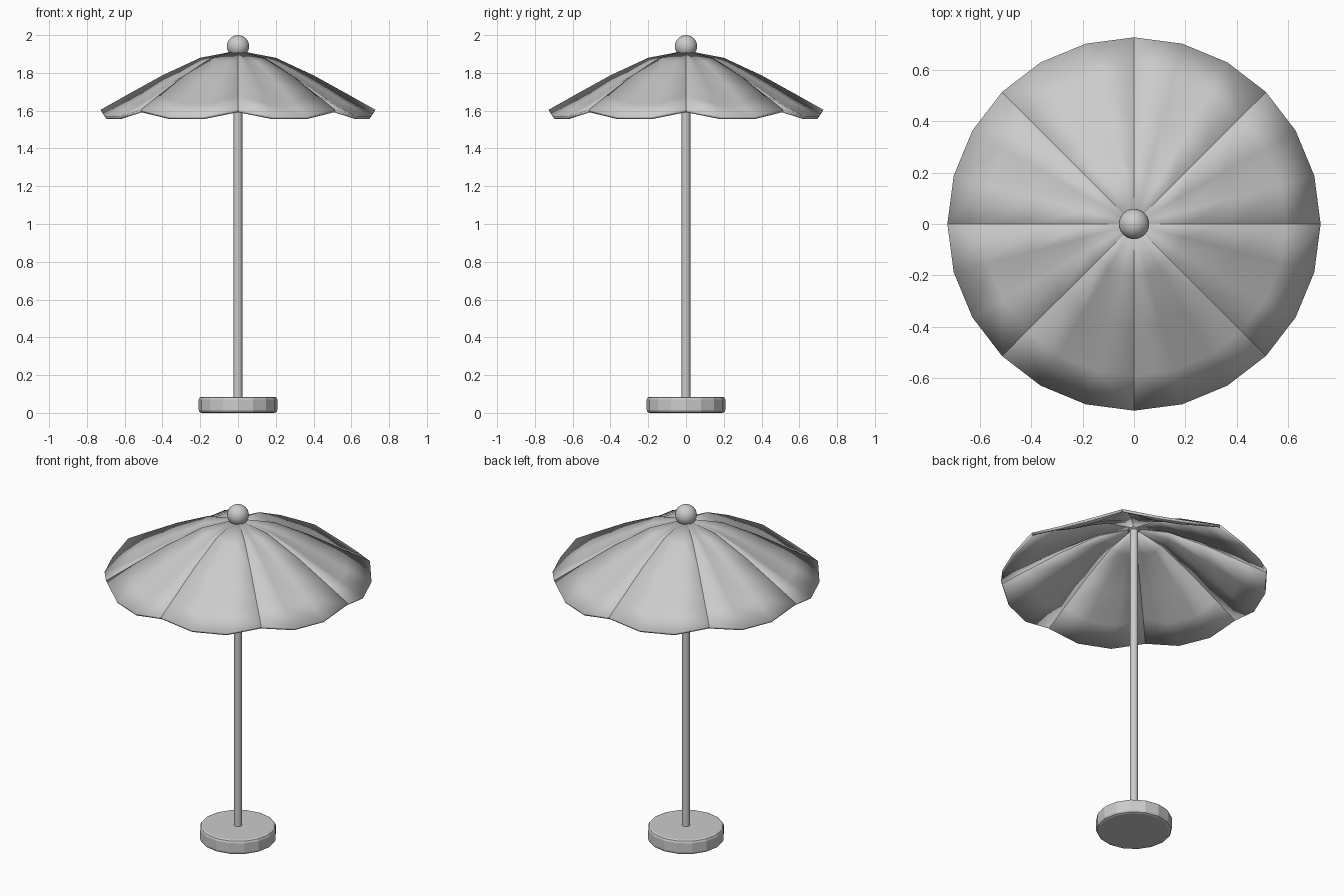
import bpy
import bmesh
from math import cos, sin, pi, radians

cube = bpy.data.objects.get("Cube")
if cube:
    bpy.data.objects.remove(cube, do_unlink=True)

# Single plain grey material
grey = bpy.data.materials.new("plain grey")
grey.use_nodes = True
COLOUR = (0.6, 0.6, 0.6, 1)
grey.diffuse_color = COLOUR
grey.node_tree.nodes["Principled BSDF"].inputs["Base Color"].default_value = COLOUR


def finish(obj, name, smooth_angle=None):
    obj.name = obj.data.name = name
    obj.data.materials.append(grey)
    if smooth_angle:
        bpy.ops.object.select_all(action="DESELECT")
        obj.select_set(True)
        bpy.context.view_layer.objects.active = obj
        bpy.ops.object.shade_smooth_by_angle(angle=radians(smooth_angle))
    return obj


def cylinder(name, radius, bottom, top, sides, smooth_angle=None):
    bpy.ops.mesh.primitive_cylinder_add(
        vertices=sides, radius=radius, depth=top - bottom,
        location=(0, 0, (bottom + top) / 2))
    return finish(bpy.context.object, name, smooth_angle)


# Weighted foot with a chamfered rim
foot = cylinder("base", 0.208, 0, 0.085, 16)
bevel = foot.modifiers.new("rim", "BEVEL")
bevel.width = 0.015
bevel.segments = 2
bevel.limit_method = "ANGLE"
bevel.angle_limit = radians(40)

# Pole and ball on top
cylinder("pole", 0.023, 0.07, 1.905, 16, 40)
bpy.ops.mesh.primitive_uv_sphere_add(
    segments=24, ring_count=16, radius=0.059, location=(0, 0, 1.941))
finish(bpy.context.object, "finial", 60)

# Canopy: eight separate cloth panels sagging between raised, arched ribs
RIBS, STEPS = 8, 3
RINGS = [  # radius, height on a rib, height inside a panel
    (0.20, 1.88, 1.858),
    (0.40, 1.787, 1.75),
    (0.59, 1.682, 1.637),
    (0.727, 1.605, 1.568),
]
bm = bmesh.new()
for rib in range(RIBS):
    apex = bm.verts.new((0, 0, 1.918))
    rows = []
    for radius, rib_z, panel_z in RINGS:
        row = []
        for step in range(STEPS + 1):
            a = 2 * pi * (rib + step / STEPS) / RIBS
            z = rib_z if step in (0, STEPS) else panel_z
            row.append(bm.verts.new((radius * cos(a), radius * sin(a), z)))
        rows.append(row)
    for i in range(STEPS):
        bm.faces.new((apex, rows[0][i], rows[0][i + 1]))
        for inner, outer in zip(rows, rows[1:]):
            bm.faces.new((inner[i], outer[i], outer[i + 1], inner[i + 1]))
for face in bm.faces:
    face.smooth = True
mesh = bpy.data.meshes.new("canopy")
bm.to_mesh(mesh)
bm.free()
canopy = bpy.data.objects.new("canopy", mesh)
bpy.context.collection.objects.link(canopy)
finish(canopy, "canopy")
cloth = canopy.modifiers.new("cloth", "SOLIDIFY")
cloth.thickness = 0.015
cloth.offset = -1
